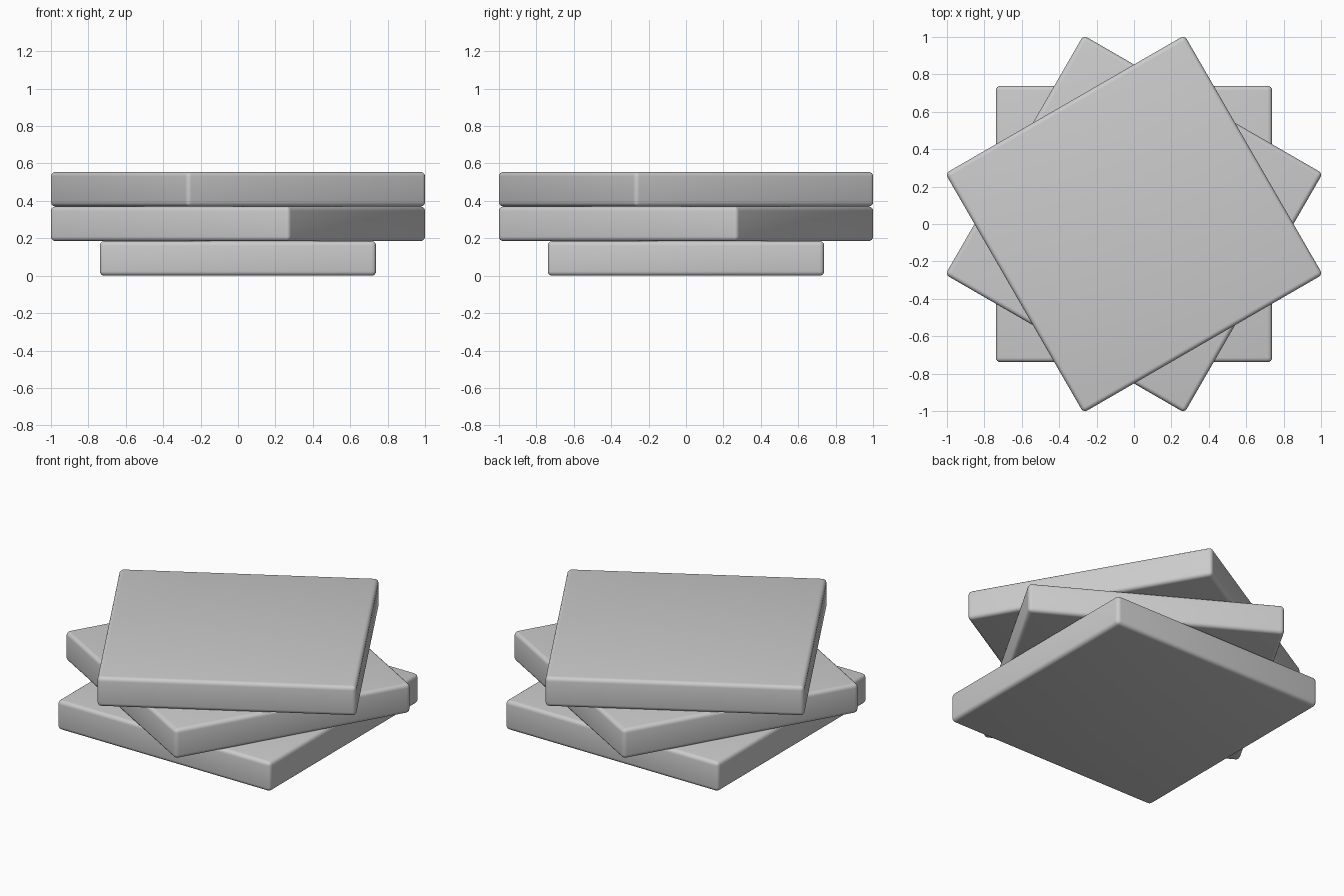
import bpy
import math

if "Cube" in bpy.data.objects:
    bpy.data.objects.remove(bpy.data.objects["Cube"])

SIDE = 1.477      # slab width
THICK = 0.185     # slab thickness
RADIUS = 0.024    # edge rounding


def slab(name, level, angle):
    """Rounded square slab stacked at a level and turned about z."""
    bpy.ops.mesh.primitive_cube_add(size=1, location=(0, 0, THICK * (level + 0.5)))
    ob = bpy.context.object
    ob.name = name
    ob.scale = (SIDE, SIDE, THICK)
    bpy.ops.object.transform_apply(location=False, rotation=False, scale=True)
    ob.rotation_euler.z = math.radians(angle)
    bevel = ob.modifiers.new("rounded_edges", 'BEVEL')
    bevel.width = RADIUS
    bevel.segments = 4
    bpy.ops.object.modifier_apply(modifier=bevel.name)
    bpy.ops.object.shade_smooth()
    return ob


# Stack of three slabs, each twisted against the one below
for level, (name, angle) in enumerate((("bottom_slab", 0),
                                       ("middle_slab", 60),
                                       ("top_slab", 30))):
    slab(name, level, angle)
